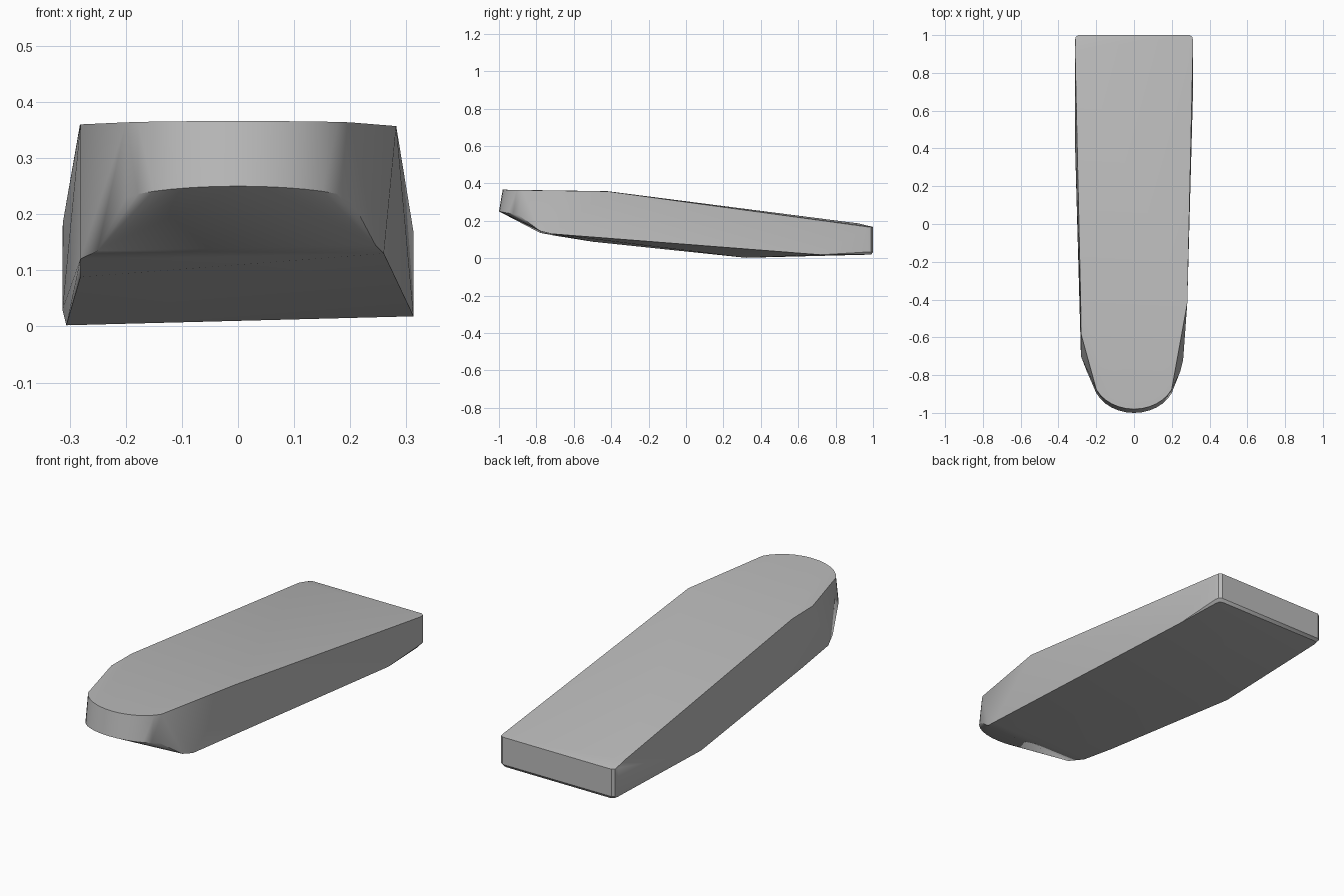
import bpy
import bmesh
from math import sin, cos, radians

# Remove the default object
default = bpy.data.objects.get("Cube")
if default:
    bpy.data.objects.remove(default, do_unlink=True)


def make_material(name, value):
    material = bpy.data.materials.new(name)
    material.use_nodes = True
    colour = (value, value, value, 1)
    material.diffuse_color = colour
    material.node_tree.nodes["Principled BSDF"].inputs["Base Color"].default_value = colour
    return material


def nose_arc(centre_y, base_z, rise, steps=12):
    """Rounded outline of the nose, from one cheek to the other."""
    points = []
    for step in range(steps + 1):
        angle = radians(-65 + 130 * step / steps)
        points.append((0.22 * sin(angle), centre_y - 0.18 * cos(angle), base_z + rise * cos(angle)))
    return points


def rear_corner(side, height, inset=0):
    """Slightly rounded upright corner of the tail."""
    return [(side * (0.313 - inset), 0.97 - inset, height),
            (side * (0.309 - inset), 0.99 - inset, height),
            (side * (0.295 - inset), 1 - inset, height)]


def hull_object(name, points, material):
    mesh = bpy.data.meshes.new(name)
    bm = bmesh.new()
    for point in points:
        bm.verts.new(point)
    result = bmesh.ops.convex_hull(bm, input=bm.verts)
    unused = set(result["geom_interior"]) | set(result["geom_unused"])
    bmesh.ops.delete(bm, geom=[g for g in unused if isinstance(g, bmesh.types.BMVert)], context="VERTS")
    bmesh.ops.recalc_face_normals(bm, faces=bm.faces)
    bm.to_mesh(mesh)
    bm.free()
    mesh.materials.append(material)
    obj = bpy.data.objects.new(name, mesh)
    bpy.context.collection.objects.link(obj)
    return obj


# Upper rim: rounded nose, level cheeks, slope down to the tail
upper_rim = nose_arc(-0.8, 0.362, 0.004)
upper_rim += [(0.282, -0.42, 0.357), (-0.281, -0.58, 0.36), (-0.282, -0.42, 0.358)]
upper_rim += [(-0.312, 0.92, 0.186)]

# Lower rim: raised nose lip, then the two uneven lower edges
lower_rim = nose_arc(-0.82, 0.216, 0.034)
left_edge = [(0.245, -0.78, 0.145), (0.26, -0.72, 0.13), (0.313, 0.72, 0.018)]
right_edge = [(-0.25, -0.78, 0.135), (-0.281, -0.7, 0.12),
              (-0.281, -0.5, 0.088), (-0.306, 0.32, 0.002), (-0.313, 0.45, 0.03)]

# Tail: upright corners with a narrow chamfer underneath
tail = []
for side in (-1, 1):
    tail += rear_corner(side, 0.167) + rear_corner(side, 0.033)
    tail += rear_corner(side, 0.019, 0.01)

grey = make_material("neutral grey", 0.5)
body = hull_object("tapered_body", upper_rim + lower_rim + left_edge + right_edge + tail, grey)

# Smooth the rounded walls and keep the rims sharp
bpy.ops.object.select_all(action="DESELECT")
body.select_set(True)
bpy.context.view_layer.objects.active = body
bpy.ops.object.shade_smooth_by_angle(angle=radians(30))
